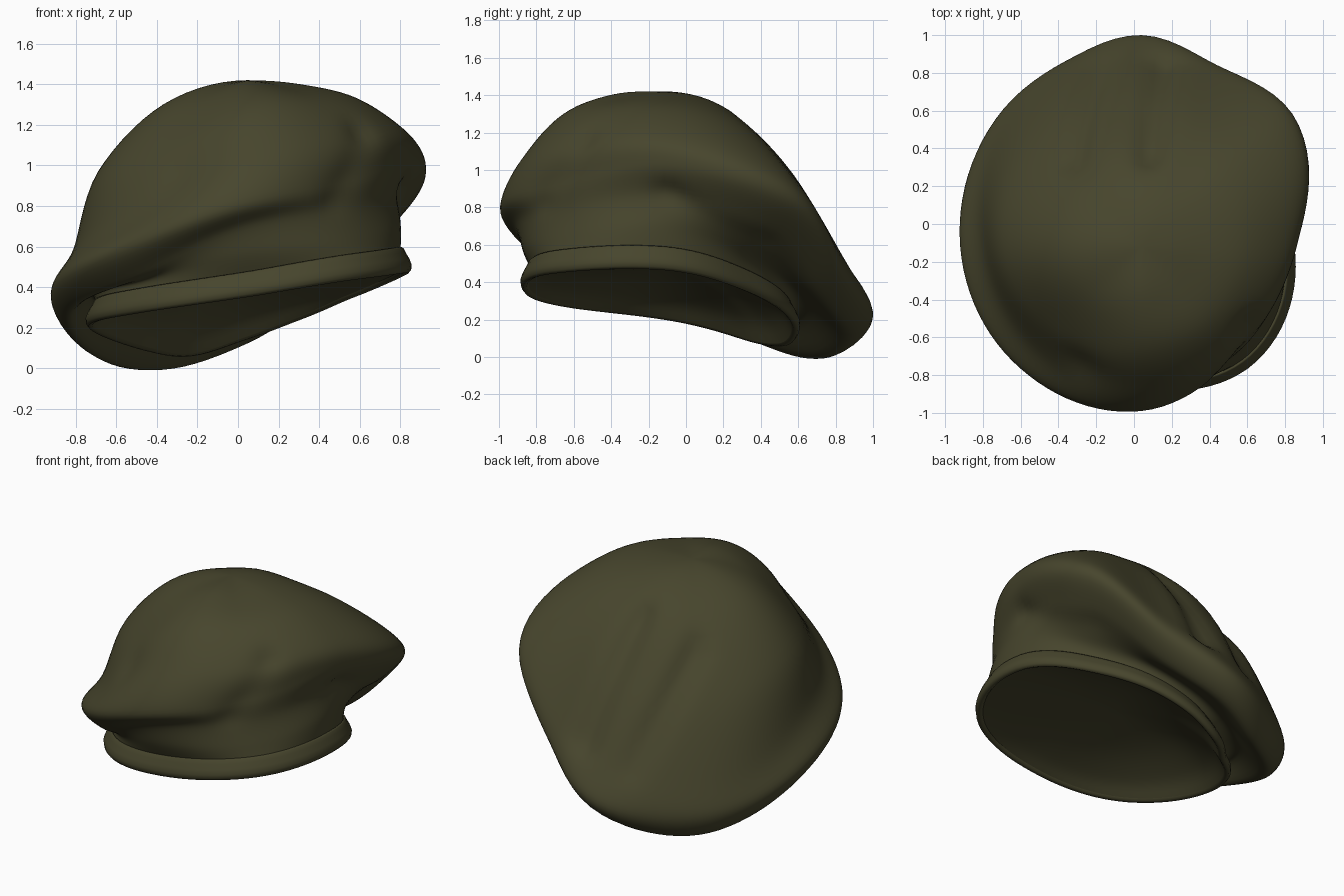
import bpy, bmesh, math
from mathutils import Vector
from mathutils.geometry import intersect_point_line

if "Cube" in bpy.data.objects:
    bpy.data.objects.remove(bpy.data.objects["Cube"], do_unlink=True)

CENTRE = Vector((0.04, -0.12, 0))
CROWN_TOP = 1.42
LINING_TOP = 0.47
SEGMENTS = 96

# Radius and height of the cloth by direction in degrees, from the rim upwards:
# rim, neck, underside of overhang, lip, shoulder, dome, crown
PROFILES = {
    0:    [(.81, .465), (.76, .70), (.76, .86), (.82, 1.03), (.78, 1.17), (.55, 1.33), (.27, 1.40)],
    40:   [(.71, .35), (.70, .55), (.92, .69), (1.06, .85), (.96, 1.01), (.62, 1.25), (.30, 1.38)],
    67.5: [(.72, .24), (.72, .40), (.90, .35), (1.04, .46), (.95, .67), (.68, 1.06), (.34, 1.34)],
    90:   [(.73, .14), (.75, .28), (.98, .12), (1.12, .22), (1.02, .43), (.75, .87), (.39, 1.29)],
    112:  [(.72, .06), (.75, .20), (.94, .00), (1.06, .13), (1.0, .36), (.77, .82), (.41, 1.26)],
    135:  [(.68, .08), (.73, .21), (.92, .02), (1.03, .14), (.98, .34), (.77, .82), (.42, 1.25)],
    180:  [(.79, .20), (.77, .36), (.87, .27), (.96, .39), (.85, .59), (.73, .97), (.41, 1.30)],
    225:  [(.78, .27), (.73, .43), (.80, .45), (.91, .58), (.79, .75), (.63, 1.04), (.35, 1.32)],
    270:  [(.76, .35), (.75, .56), (.79, .70), (.87, .82), (.77, 1.04), (.55, 1.28), (.28, 1.40)],
    315:  [(.86, .445), (.79, .63), (.76, .78), (.76, .93), (.73, 1.12), (.54, 1.31), (.28, 1.39)],
}

# Soft creases in the cloth: start, end, depth, width
FOLDS = [
    ((-.33, .35, 1.1), (-.20, .90, .45), .05, .08),
    ((.08, .35, 1.19), (.16, .85, .52), .05, .08),
    ((-.25, -.72, .95), (.10, -.72, 1.0), .03, .12),
    ((.42, -.70, .85), (.58, -.52, 1.13), .05, .08),
    ((.80, -.10, .88), (.62, .42, .68), .03, .07),
]


def spline(a, b, c, d, t, before=1, after=1):
    """Smooth curve from b to c; before and after are the neighbouring spans."""
    out = []
    for p, q, r, s in zip(a, b, c, d):
        m = (r - p) / (1 + before)
        n = (s - q) / (1 + after)
        out.append(q + t * (m + t * (3 * (r - q) - 2 * m - n + t * (2 * (q - r) + m + n))))
    return tuple(out)


def around(row):
    """Spread the samples smoothly round the head."""
    angles, n = list(PROFILES), len(row)
    spans = [(angles[(k + 1) % n] - angles[k]) % 360 for k in range(n)]
    ring = []
    for i in range(SEGMENTS):
        angle = 360 * i / SEGMENTS
        k = max(j for j in range(n) if angles[j] <= angle)
        ring.append(spline(row[k - 1], row[k], row[(k + 1) % n], row[(k + 2) % n],
                           (angle - angles[k]) / spans[k],
                           spans[k - 1] / spans[k], spans[(k + 1) % n] / spans[k]))
    return ring


def upward(rings, apex, steps):
    """Add smooth rings between the given ones, ending below the apex."""
    top = [(0, apex)] * SEGMENTS
    beyond = [(-r, z) for r, z in rings[-1]]
    ext = [rings[0]] + rings + [top, beyond]
    return [[spline(*p, s / steps) for p in zip(*ext[k:k + 4])]
            for k in range(len(ext) - 3) for s in range(steps)]


def make_surface(name, rings, material, apex=None, folds=()):
    bm = bmesh.new()
    angles = [2 * math.pi * i / SEGMENTS for i in range(SEGMENTS)]
    grid = [[bm.verts.new(CENTRE + Vector((r * math.cos(a), r * math.sin(a), z)))
             for (r, z), a in zip(ring, angles)] for ring in rings]
    for low, high in zip(grid, grid[1:]):
        for i in range(SEGMENTS):
            j = (i + 1) % SEGMENTS
            bm.faces.new((low[i], low[j], high[j], high[i]))
    if apex:
        tip = bm.verts.new(CENTRE + Vector((0, 0, apex)))
        for i in range(SEGMENTS):
            bm.faces.new((grid[-1][i], grid[-1][(i + 1) % SEGMENTS], tip))
    bm.normal_update()
    moves = []
    for v in bm.verts:
        push = 0
        for start, end, depth, width in folds:
            start, end = Vector(start), Vector(end)
            t = intersect_point_line(v.co, start, end)[1]
            near = start.lerp(end, min(1, max(0, t)))
            push += depth * math.exp(-((v.co - near).length / width) ** 2)
        moves.append(v.normal * push)
    for v, move in zip(bm.verts, moves):
        v.co -= move
    mesh = bpy.data.meshes.new(name)
    bm.to_mesh(mesh)
    bm.free()
    mesh.materials.append(material)
    obj = bpy.data.objects.new(name, mesh)
    bpy.context.collection.objects.link(obj)
    for polygon in mesh.polygons:
        polygon.use_smooth = True
    return obj


olive = bpy.data.materials.new("olive_wool")
olive.use_nodes = True
colour = (0.063, 0.060, 0.026, 1)
olive.diffuse_color = colour
shader = olive.node_tree.nodes["Principled BSDF"]
shader.inputs["Base Color"].default_value = colour
shader.inputs["Roughness"].default_value = 0.9

rings = [around(row) for row in zip(*PROFILES.values())]
rim = rings[0]


def offset(ring, dr, dz):
    return [(r + dr, z + dz) for r, z in ring]


# Rolled headband
BAND = [(-.045, .015), (-.035, .004), (-.015, 0), (-.003, .015), (0, .04),
        (-.012, .07), (-.03, .10), (-.04, .12), (-.05, .127), (-.055, .115)]
make_surface("headband", [offset(rim, *p) for p in BAND], olive)

# Draped crown with its overhanging lip
crown_rings = upward([offset(rim, -.055, .115)] + rings[1:], CROWN_TOP, 7)
make_surface("crown", crown_rings, olive, CROWN_TOP, FOLDS)

# Shallow lining across the opening
edge = offset(rim, -.045, .015)
vault = [[(r * size, z + (LINING_TOP - z) * rise) for r, z in edge]
         for size, rise in ((1, 0), (.85, .38), (.5, .8))]
lining = make_surface("lining", upward(vault, LINING_TOP, 5), olive, LINING_TOP)
lining.data.flip_normals()
